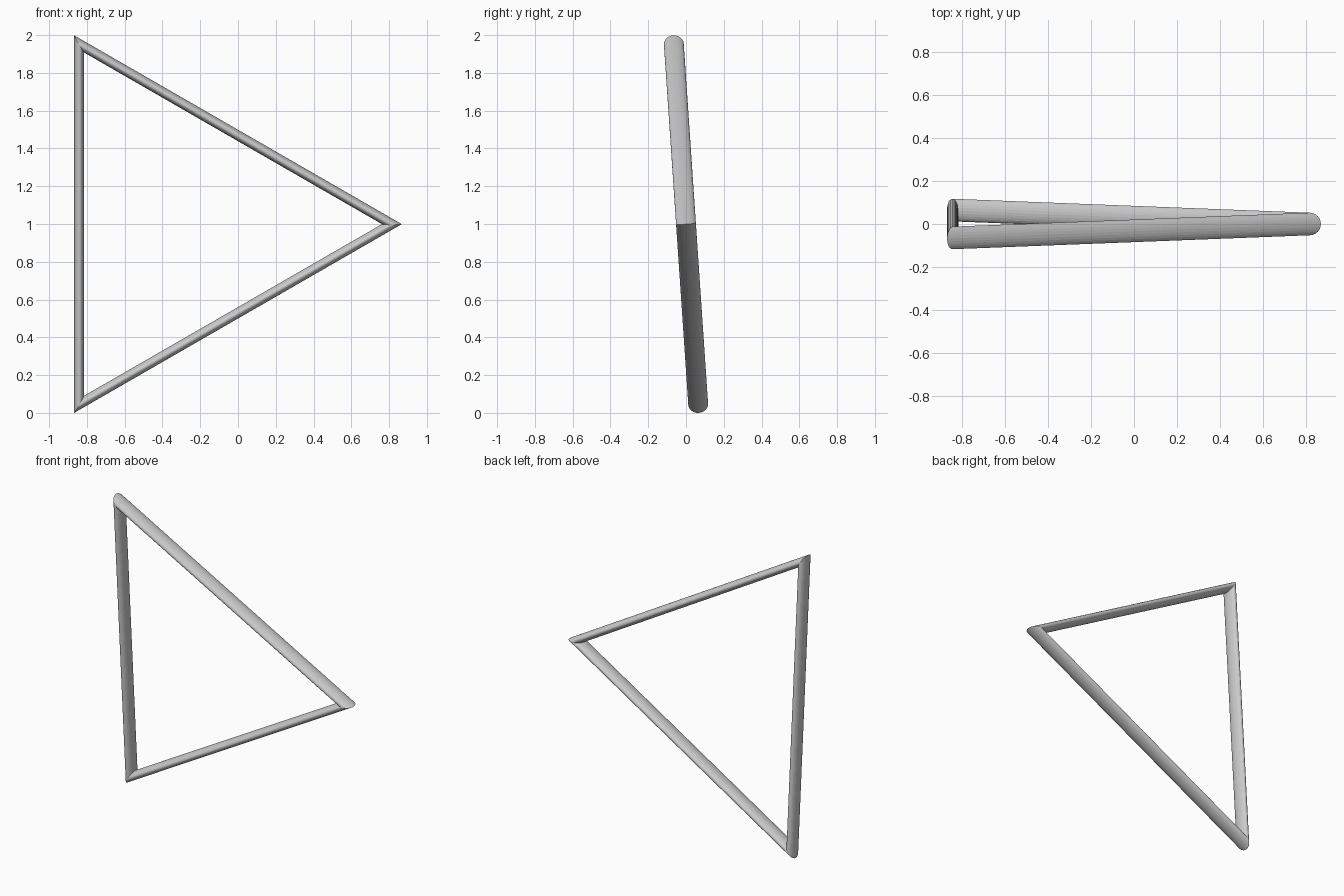
import bpy, bmesh
from math import sin, cos, pi, radians
from mathutils import Matrix

if "Cube" in bpy.data.objects:
    bpy.data.objects.remove(bpy.data.objects["Cube"])

R, r = 1.104, 0.0525      # ring radius to tube centre, tube radius
SIDES, TUBE = 3, 24       # three-sided ring, round tube
TILT = radians(3.87)

# Triangle frame: a three-segment torus lying in the x-z plane
bm = bmesh.new()
rings = []
for i in range(SIDES):
    a = 2 * pi * i / SIDES
    ring = []
    for j in range(TUBE):
        b = 2 * pi * j / TUBE
        d = R + r * cos(b)
        ring.append(bm.verts.new((d * cos(a), r * sin(b), d * sin(a))))
    rings.append(ring)
for i in range(SIDES):
    p, q = rings[i], rings[(i + 1) % SIDES]
    for j in range(TUBE):
        k = (j + 1) % TUBE
        bm.faces.new((p[j], q[j], q[k], p[k]))
bmesh.ops.recalc_face_normals(bm, faces=bm.faces)

# Lean the top towards the front, then centre and stand on the ground
bm.transform(Matrix.Rotation(TILT, 4, 'X'))
lo = [min(v.co[n] for v in bm.verts) for n in range(3)]
hi = [max(v.co[n] for v in bm.verts) for n in range(3)]
bm.transform(Matrix.Translation((-(lo[0] + hi[0]) / 2, -(lo[1] + hi[1]) / 2, -lo[2])))

mesh = bpy.data.meshes.new("triangle_frame")
bm.to_mesh(mesh)
bm.free()
obj = bpy.data.objects.new("triangle_frame", mesh)
bpy.context.collection.objects.link(obj)
